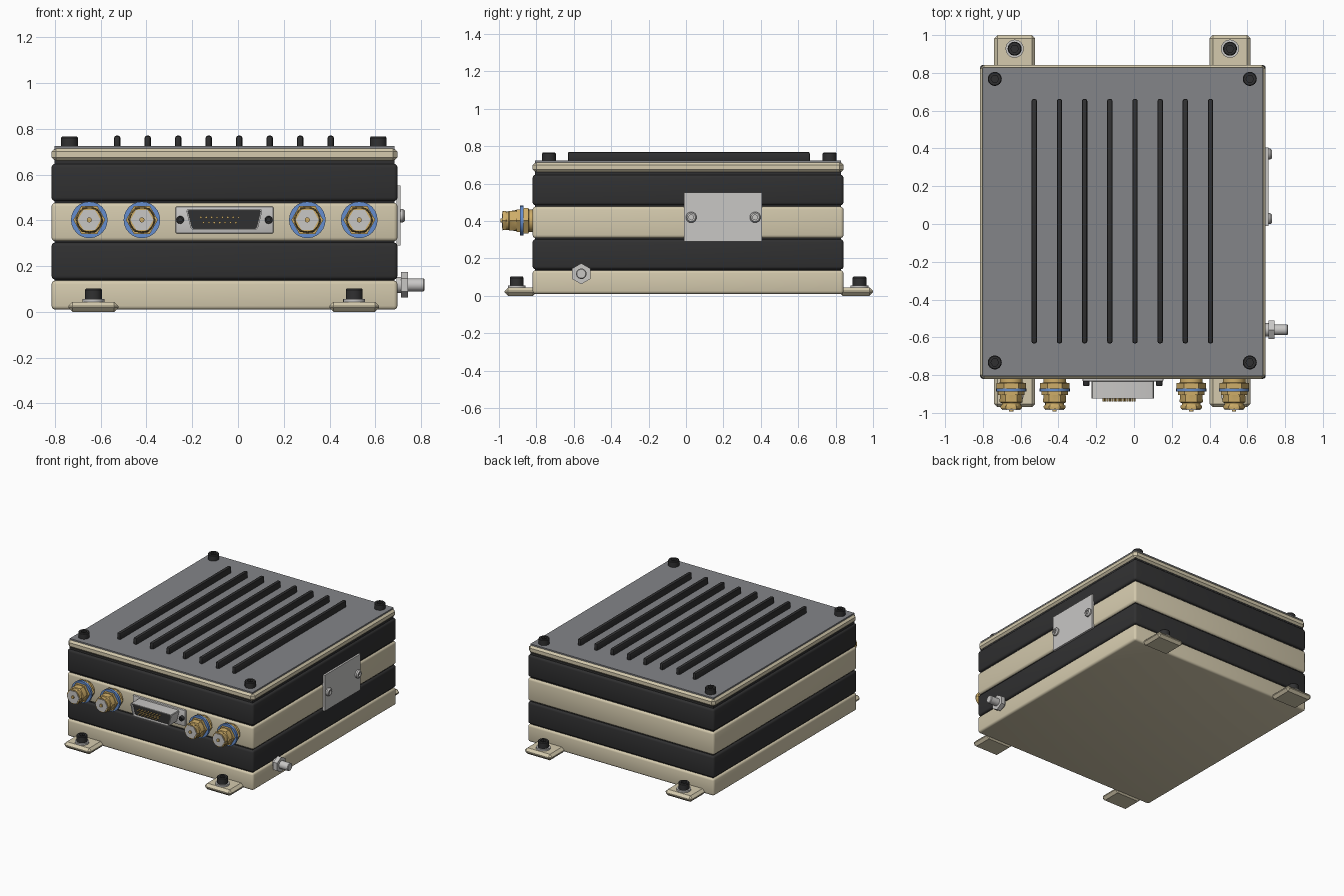
import bpy, bmesh
from math import pi, cos, sin
from mathutils import Matrix, Vector

cube = bpy.data.objects.get("Cube")
if cube:
    bpy.data.objects.remove(cube)


def material(name, r, g, b):
    m = bpy.data.materials.new(name)
    m.use_nodes = True
    m.diffuse_color = (r, g, b, 1)
    m.node_tree.nodes["Principled BSDF"].inputs["Base Color"].default_value = (r, g, b, 1)
    return m


BEIGE = material("beige paint", 0.66, 0.59, 0.42)
BLACK = material("black", 0.03, 0.03, 0.031)
GREY = material("grey panel", 0.23, 0.235, 0.25)
SILVER = material("silver", 0.58, 0.57, 0.56)
GOLD = material("gold", 0.62, 0.42, 0.14)
BLUE = material("blue", 0.13, 0.27, 0.62)

# Directions in which turned parts point: local z is the axis
UP = Matrix.Identity(3)
FRONT = Matrix(((1, 0, 0), (0, 0, -1), (0, 1, 0)))
SIDE = Matrix(((0, 0, 1), (0, -1, 0), (1, 0, 0)))


def finish(name, bm, *mats):
    bmesh.ops.recalc_face_normals(bm, faces=bm.faces)
    me = bpy.data.meshes.new(name)
    bm.to_mesh(me)
    bm.free()
    for m in mats:
        me.materials.append(m)
    ob = bpy.data.objects.new(name, me)
    bpy.context.collection.objects.link(ob)
    bpy.ops.object.select_all(action='DESELECT')
    ob.select_set(True)
    bpy.context.view_layer.objects.active = ob
    bpy.ops.object.shade_smooth_by_angle(angle=0.6)
    return ob


def box(name, lo, hi, mat, bevel=0, segments=1):
    lo, hi = Vector(lo), Vector(hi)
    bm = bmesh.new()
    bmesh.ops.create_cube(bm, size=1)
    for v in bm.verts:
        v.co = (lo + hi) / 2 + v.co * (hi - lo)
    if bevel:
        bmesh.ops.bevel(bm, geom=bm.edges[:], offset=bevel, segments=segments,
                        profile=0.5, affect='EDGES')
    return finish(name, bm, mat)


def turned(name, base, direction, profile, mat, sides=24):
    """Spin (radius, height, is_hex) rings around an axis."""
    bm = bmesh.new()
    rings = []
    for r, h, is_hex in profile:
        ring = []
        for i in range(sides):
            a = 2 * pi * i / sides
            k = cos(pi / 6) / cos(a % (pi / 3) - pi / 6) if is_hex else 1
            p = Vector((r * k * cos(a), r * k * sin(a), h))
            ring.append(bm.verts.new(Vector(base) + direction @ p))
        rings.append(ring)
    for a, b in zip(rings, rings[1:]):
        for i in range(sides):
            j = (i + 1) % sides
            bm.faces.new((a[i], a[j], b[j], b[i]))
    bm.faces.new(rings[0])
    bm.faces.new(rings[-1])
    return finish(name, bm, mat)


def rod(name, base, direction, r, h, mat, is_hex=False):
    return turned(name, base, direction, [(r, 0, is_hex), (r, h, is_hex)], mat)


def cap_screw(name, base, direction, r, h, mat):
    return turned(name, base, direction,
                  [(r, 0, 0), (r, h * 0.88, 0), (r * 0.88, h, 0),
                   (r * 0.55, h, 1), (r * 0.55, h * 0.5, 1)], mat)


# Stacked housing
L, R, F, B = -0.815, 0.697, -0.82, 0.842
box("inner_core", (L + .014, F + .014, .05), (R - .014, B - .014, .68), BLACK)
layers = [("base_layer", .01, .137, BEIGE), ("lower_black_layer", .141, .303, BLACK),
          ("middle_layer", .309, .477, BEIGE), ("upper_black_layer", .484, .647, BLACK)]
for name, z0, z1, mat in layers:
    box(name, (L, F, z0), (R, B, z1), mat, 0.016, 3)
box("lid", (L, F, .655), (R, B, .72), BEIGE, 0.02)
box("lid_panel", (L + .014, F + .014, .70), (R - .014, B - .014, .724), GREY)

# Cooling fins and lid screws
for i in range(8):
    x = -0.528 + i * 0.1333
    box(f"fin_{i + 1}", (x - .014, -.632, .715), (x + .014, .662, .77), BLACK, 0.01, 2)
for x in (-.737, .613):
    for y in (-.733, .768):
        cap_screw("lid_screw", (x, y, .72), UP, .037, .046, BLACK)

# Mounting feet with washer and screw
for x in (-.632, .508):
    for y0, y1, ys in ((-.97, -.80, -.905), (.82, 1.0, .928)):
        box("mounting_foot", (x - .109, y0, 0), (x + .109, y1, .044), BEIGE, 0.018)
        rod("foot_washer", (x, ys, .04), UP, .048, .016, SILVER)
        cap_screw("foot_screw", (x, ys, .055), UP, .037, .047, BLACK)

# Coaxial connectors
for x in (-.65, -.42, .303, .53):
    at = lambda h: (x, F - h, .402)
    turned("coax_rear_nut", at(-.01), FRONT,
           [(.06, 0, 0), (.06, .03, 0), (.078, .032, 1), (.078, .062, 1)], GOLD)
    rod("coax_blue_ring", at(.05), FRONT, .08, .018, BLUE)
    rod("coax_front_nut", at(.066), FRONT, .07, .02, GOLD, True)
    turned("coax_barrel", at(.08), FRONT,
           [(.058, 0, 0), (.061, .03, 1), (.061, .043, 1), (.05, .048, 0),
            (.05, .058, 0), (.058, .063, 1), (.058, .072, 1), (.052, .08, 0)], GOLD)
    rod("coax_face", at(.155), FRONT, .05, .009, SILVER, True)
    rod("coax_pin", at(.16), FRONT, .011, .012, GOLD)

# Multi-pin connector: flange, hollow shell, pins, screws
CX, CZ = -.06, .402
box("connector_flange", (-.273, F - .014, .343), (.155, F + .01, .46), SILVER, 0.006, 2)
bm = bmesh.new()
corners = [(-.145, -.045), (.145, -.045), (.168, .048), (-.168, .048)]
face = bm.faces.new([bm.verts.new(Vector((CX, F, CZ)) + FRONT @ Vector((x, z, 0)))
                     for x, z in corners])
ext = bmesh.ops.extrude_face_region(bm, geom=[face])["geom"]
for v in ext:
    if isinstance(v, bmesh.types.BMVert):
        v.co.y -= .105
side_edges = [e for e in bm.edges if abs(e.verts[0].co.y - e.verts[1].co.y) > .05]
bmesh.ops.bevel(bm, geom=side_edges, offset=.014, segments=3, profile=.5, affect='EDGES')
mouth = min(bm.faces, key=lambda f: f.calc_center_median().y)
bmesh.ops.inset_region(bm, faces=[mouth], thickness=.007)
floor = bmesh.ops.extrude_discrete_faces(bm, faces=[mouth])["faces"][0]
for v in floor.verts:
    v.co.y += .02
floor.material_index = 1
finish("connector_shell", bm, SILVER, BLACK)
for count, z in ((8, .413), (7, .39)):
    for i in range(count):
        x = -.08 + (i - (count - 1) / 2) * .0235
        rod("connector_pin", (x, F - .08, z), FRONT, .005, .04, GOLD)
for x in (-.253, .134):
    cap_screw("connector_screw", (x, F - .01, .402), FRONT, .017, .027, BLACK)

# Side cover plate with two screws
box("side_plate", (R - .005, -.01, .29), (R + .014, .405, .553), SILVER)
for y in (.028, .37):
    turned("plate_screw", (R + .012, y, .42), SIDE,
           [(.029, 0, 0), (.029, .012, 0), (.022, .021, 0),
            (.014, .021, 1), (.014, .01, 1)], SILVER)

# Grounding stud
rod("stud_washer", (R - .005, -.56, .118), SIDE, .035, .025, SILVER)
rod("stud_nut", (R + .015, -.56, .118), SIDE, .056, .032, SILVER, True)
turned("stud", (R + .04, -.56, .118), SIDE,
       [(.028, 0, 0), (.028, .074, 0), (.024, .078, 0)], SILVER)
